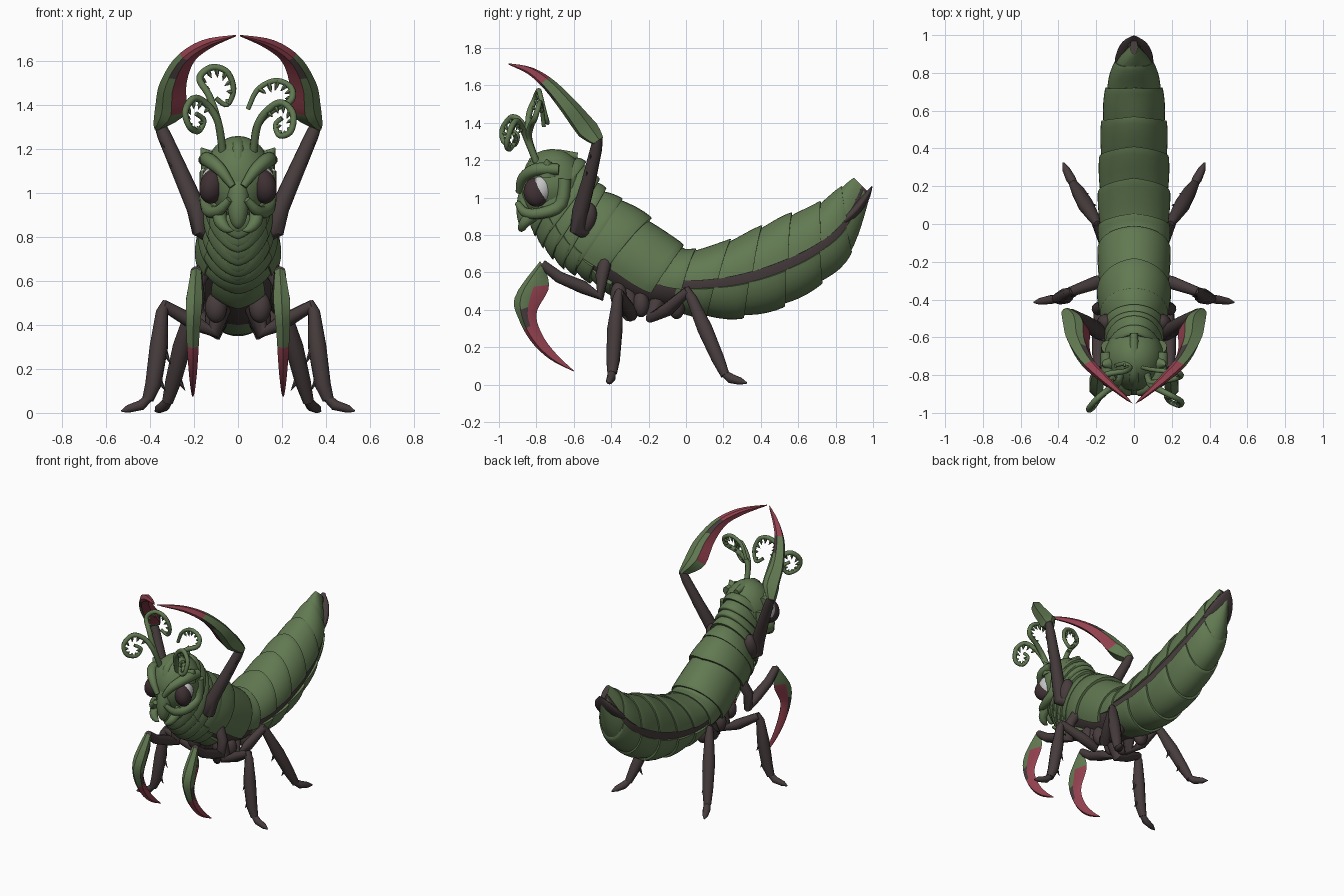
import bpy, bmesh, math
from mathutils import Vector as V

if "Cube" in bpy.data.objects:
    bpy.data.objects.remove(bpy.data.objects["Cube"])


def material(name, rgb):
    m = bpy.data.materials.new(name)
    m.diffuse_color = (*rgb, 1)
    m.use_nodes = True
    m.node_tree.nodes["Principled BSDF"].inputs["Base Color"].default_value = m.diffuse_color
    return m


GREEN = material("leaf green", (0.12, 0.19, 0.083))
DARK = material("dark brown", (0.063, 0.045, 0.046))
RED = material("claw red", (0.30, 0.055, 0.08))
PALE = material("pale eye rim", (0.55, 0.55, 0.55))
EYE = material("eye brown", (0.05, 0.03, 0.034))


def finish(name, bm, mats, angle=50):
    bmesh.ops.recalc_face_normals(bm, faces=bm.faces)
    me = bpy.data.meshes.new(name)
    bm.to_mesh(me)
    bm.free()
    for m in mats:
        me.materials.append(m)
    ob = bpy.data.objects.new(name, me)
    bpy.context.collection.objects.link(ob)
    bpy.ops.object.select_all(action='DESELECT')
    ob.select_set(True)
    bpy.context.view_layer.objects.active = ob
    bpy.ops.object.shade_smooth_by_angle(angle=math.radians(angle))
    return ob


def add_loft(bm, rings, rule=None):
    """Skin closed rings and cap both ends; rule(row, column) gives the material index."""
    rows = [[bm.verts.new(p) for p in r] for r in rings]
    n = len(rows[0])
    for i in range(len(rows) - 1):
        for j in range(n):
            k = (j + 1) % n
            f = bm.faces.new((rows[i][j], rows[i][k], rows[i + 1][k], rows[i + 1][j]))
            f.material_index = rule(i, j) if rule else 0
    for i, r in ((0, rows[0]), (len(rows) - 2, rows[-1])):
        bm.faces.new(r).material_index = rule(i, 1) if rule else 0


def spline(pts, t):
    """Smooth interpolation of equal-length tuples at parameter t."""
    i = max(0, min(int(t), len(pts) - 2))
    f = t - i
    a, b, c, d = (pts[max(0, min(k, len(pts) - 1))] for k in (i - 1, i, i + 1, i + 2))
    return [0.5 * (2 * q + (r - p) * f + (2 * p - 5 * q + 4 * r - s) * f * f
                   + (3 * q - p - 3 * r + s) * f ** 3) for p, q, r, s in zip(a, b, c, d)]


def sample(pts, n):
    return [spline(pts, (len(pts) - 1) * i / (n - 1)) for i in range(n)]


def add_tube(bm, pts, sides=10):
    """Round tube through (x, y, z, radius) points."""
    c = [V(p[:3]) for p in pts]
    nrm, rings = V((0.31, 0.9, 0.2)), []
    for i, p in enumerate(pts):
        t = (c[min(i + 1, len(c) - 1)] - c[max(i - 1, 0)]).normalized()
        nrm = (nrm - t * nrm.dot(t)).normalized()
        b = t.cross(nrm)
        rings.append([c[i] + max(p[3], 0.001) * (math.cos(a) * nrm + math.sin(a) * b)
                      for a in (math.tau * k / sides for k in range(sides))])
    add_loft(bm, rings)


def limb(name, pts, sx=1, mat=DARK, n=0, spurs=()):
    """Tube limb, mirrored by sx, with optional (base, tip) thorns."""
    flip = lambda p: (p[0] * sx, *p[1:])
    bm = bmesh.new()
    add_tube(bm, [flip(p) for p in (sample(pts, n) if n else pts)])
    for a, b in spurs:
        add_tube(bm, [flip((*a, 0.02)), flip((*b, 0.001))], 6)
    return finish(name, bm, [mat])


def ball(name, loc, rad, mat, rot=(0, 0, 0), shape=None):
    bm = bmesh.new()
    bmesh.ops.create_uvsphere(bm, u_segments=20, v_segments=14, radius=1)
    for v in bm.verts:
        if shape:
            v.co = shape(v.co)
        v.co = V([a * b for a, b in zip(v.co, rad)])
    ob = finish(name, bm, [mat])
    ob.location, ob.rotation_euler = loc, rot
    return ob


# Body stations from neck to tail: back y, back z, belly y, belly z, half width
BODY = [(-.58, 1.22, -.84, .88, .135), (-.49, 1.13, -.77, .76, .145), (-.43, 1.04, -.66, .64, .16),
        (-.24, .92, -.52, .56, .185), (-.04, .76, -.28, .43, .185), (.02, .72, -.08, .39, .185),
        (.20, .76, .10, .36, .186), (.37, .83, .30, .36, .18), (.53, .90, .52, .42, .17),
        (.69, .96, .72, .54, .15), (.81, 1.04, .88, .70, .105), (.90, 1.105, .985, 1.02, .02)]


def body_point(t, a, s):
    ty, tz, by, bz, w = spline(BODY, max(0, min(t, 11)))
    k = math.sin(a) * s
    return V((w * math.cos(a) * s, (ty + by) / 2 + (ty - by) / 2 * k, (tz + bz) / 2 + (tz - bz) / 2 * k))


def plate(name, t0, t1, deg0, deg1, s0=0.95, s1=1.04, chevron=0.0, n=24):
    """Curved armour plate that bulges and flares towards its rear edge."""
    arc = [math.radians(deg0 + (deg1 - deg0) * k / n) for k in range(n + 1)]
    rings = []
    for f in (0, .2, .4, .6, .8, .95, 1):
        s = s0 + (s1 - s0) * math.sin(min(1, f * 1.1) * math.pi / 2) - (0.012 if f == 1 else 0)
        at = lambda a, q: body_point(t0 + (t1 - t0) * f + chevron * (1 - abs(math.cos(a))), a, q)
        rings.append([at(a, s) for a in arc] + [at(a, s - .11) for a in reversed(arc)])
    bm = bmesh.new()
    add_loft(bm, rings)
    return finish(name, bm, [GREEN])


# Dark inner body showing between the plates, and its flattened pointed tip
bm = bmesh.new()
add_loft(bm, [[body_point(i * .25, math.tau * k / 24, .95) for k in range(24)] for i in range(45)])
finish("inner_body", bm, [DARK])
tip = limb("tail_tip", [(0, .74, .80, .03), (0, .83, .865, .036), (0, .90, .925, .034), (0, .96, 1.0, .022),
                        (0, .995, 1.06, .003)], n=12)
tip.scale.x = 2.9

# Neck rings, chest chevrons, back plates and belly plates
for i in range(5):
    plate(f"neck_ring_{i}", i * .5 - .1, i * .5 + .5, -90, 270, .92, 1.05, .0, 40)
for i in range(7):
    w = 60 if i < 5 else 50 - 12 * (i - 5)
    plate(f"chest_chevron_{i}", i * .48 - .1, i * .48 + .42, -90 - w, -90 + w, .96, 1.065, .28)
plate("thorax_front", 2.1, 3.15, -38, 218, .95, 1.06, .1)
plate("thorax_rear", 3.0, 4.2, -32, 212, .93, 1.05, .1)
for i in range(7):
    t = 4 + i
    plate(f"back_plate_{i}", t - .05, min(t + 1.12, 11), 1 if i else -15, 179 if i else 195, .945, 1.035, .12 if i < 6 else 0)
for i in range(6):
    t = 5 + i
    plate(f"belly_plate_{i}", t - .05, t + 1.05 - (.15 if i == 5 else 0), -167, -13, .945, 1.035)


# Head tapering towards the jaw
def skull(c):
    k = 1 - .42 * max(0, -c.z) ** 1.3
    flat = .95 if c.z > 0 else 1
    return V((c.x * k, c.y * (1 - .15 * max(0, -c.z)) - .12 * max(0, -c.z), c.z * flat))


ball("head", (0, -.71, 1.055), (.162, .175, .215), GREEN, shape=skull)
ball("snout", (0, -.855, .965), (.05, .05, .13), GREEN, (-.1, 0, 0))
limb("crown_ridge", [(0, -.86, 1.08, .02), (0, -.815, 1.19, .03), (0, -.72, 1.23, .03), (0, -.58, 1.22, .02)],
     mat=GREEN, n=10)

for sx, side in ((1, "right"), (-1, "left")):
    # Eyes, lids, horns and mouthparts
    ball("eye_rim_" + side, (.115 * sx, -.775, 1.045), (.054, .06, .075), PALE, (-.15, 0, .3 * sx))
    ball("eye_" + side, (.116 * sx, -.80, 1.03), (.057, .07, .08), EYE, (-.15, -.2 * sx, .4 * sx))
    limb("brow_" + side, [(.025, -.895, 1.03, .016), (.08, -.872, 1.105, .028), (.135, -.80, 1.15, .034),
                          (.15, -.68, 1.15, .03)], sx, GREEN, 12)
    limb("cheek_" + side, [(.04, -.90, .97, .016), (.085, -.86, .92, .026), (.125, -.78, .915, .03),
                           (.14, -.67, .96, .035), (.14, -.65, 1.10, .035)], sx, GREEN, 14)
    limb("horn_" + side, [(.12, -.74, 1.13, .055), (.145, -.74, 1.175, .03), (.168, -.745, 1.205, .003)], sx, GREEN)
    limb("mandible_" + side, [(.085, -.80, .92, .035), (.08, -.86, .87, .03), (.05, -.88, .835, .02),
                              (.02, -.885, .83, .003)], sx, GREEN, 9)

    # Raised upper arms
    limb("upper_arm_" + side, [(.13, -.54, .82, .045), (.17, -.58, .83, .042), (.19, -.565, .93, .044),
                               (.26, -.52, 1.09, .038), (.335, -.48, 1.26, .032), (.36, -.47, 1.32, .025)], sx,
         spurs=[((.25, -.53, 1.08), (.32, -.53, 1.14)), ((.29, -.51, 1.17), (.355, -.51, 1.23))])
    ball("shoulder_" + side, (.15 * sx, -.535, .885), (.05, .055, .09), DARK, (-.3, 0, 0))

    # Front claw legs
    limb("claw_leg_" + side, [(.15, -.43, .66, .035), (.19, -.45, .58, .035), (.18, -.46, .475, .032),
                              (.185, -.55, .52, .036), (.19, -.68, .575, .032), (.19, -.77, .645, .026)], sx)

    # Middle walking legs
    limb("middle_hip_" + side, [(.07, -.31, .50, .05), (.11, -.30, .37, .04), (.2, -.31, .41, .036),
                                (.34, -.36, .49, .026)], sx)
    limb("middle_leg_" + side, [(.325, -.355, .505, .018), (.345, -.365, .46, .028), (.36, -.38, .30, .042),
                                (.385, -.39, .13, .037), (.41, -.395, .06, .026)], sx,
         spurs=[((.345, -.38, .3), (.305, -.38, .22)), ((.37, -.39, .17), (.33, -.39, .1))])
    limb("middle_foot_" + side, [(.40, -.395, .075, .02), (.44, -.40, .035, .024), (.5, -.41, .018, .018),
                                 (.53, -.415, .008, .004)], sx)

    # Hind walking legs
    limb("hind_hip_" + side, [(.07, -.14, .48, .05), (.11, -.18, .36, .038), (.15, -.10, .40, .036),
                              (.2, .01, .50, .026)], sx)
    limb("hind_leg_" + side, [(.195, 0, .515, .018), (.21, .03, .46, .03), (.255, .10, .30, .042),
                              (.295, .17, .14, .036), (.32, .21, .05, .025)], sx,
         spurs=[((.24, .1, .3), (.2, .1, .22)), ((.28, .16, .17), (.24, .16, .1))])
    limb("hind_foot_" + side, [(.315, .205, .06, .02), (.335, .24, .032, .026), (.36, .29, .018, .02),
                               (.375, .325, .008, .004)], sx)
    for i, (y, z) in enumerate(((-.36, .48), (-.24, .43), (-.05, .42))):
        ball(f"leg_socket_{i}_{side}", (.10 * sx, y, z), (.05, .045, .07), DARK)


def claw(name, outer, inner, thick, sx, start, tip, cut):
    """Curved lens-section blade: green back, red cutting edge and tip, dark patch between."""
    n = 20
    O, I = ([V((p[0] * sx, p[1], p[2])) for p in sample(e, n)] for e in (outer, inner))
    rings = []
    for i in range(n):
        w = O[i] - I[i]
        d = O[min(i + 1, n - 1)] - O[max(i - 1, 0)]
        h = w.cross(d).normalized() * thick * (1 - i / (n - 1)) ** .7 * min(1, .5 + i / 6)
        m, q = I[i] + cut * w, I[i] + (cut + .3) * w
        rings.append([I[i], m + h, q + h, O[i], q - h, m - h])

    def rule(i, j):
        if i >= tip or (j in (0, 5) and i >= start):
            return 1
        return 2 if j in (1, 4) and tip - 3 <= i else 0
    bm = bmesh.new()
    add_loft(bm, rings, rule)
    finish(name, bm, [GREEN, RED, DARK], 40)


for sx, side in ((1, "right"), (-1, "left")):
    claw("raised_claw_" + side,
         [(.385, -.465, 1.31), (.375, -.53, 1.40), (.355, -.61, 1.50), (.28, -.725, 1.62), (.16, -.835, 1.695), (.01, -.95, 1.718)],
         [(.335, -.475, 1.295), (.24, -.555, 1.36), (.235, -.66, 1.49), (.20, -.75, 1.595), (.12, -.835, 1.66), (.008, -.95, 1.712)],
         .062, sx, 4, 12, .38)
    claw("lower_claw_" + side,
         [(.19, -.78, .66), (.2, -.915, .47), (.205, -.89, .34), (.205, -.82, .22), (.205, -.72, .13), (.205, -.60, .07)],
         [(.19, -.745, .60), (.2, -.735, .51), (.205, -.80, .38), (.205, -.765, .26), (.205, -.69, .16), (.205, -.598, .073)],
         .042, sx, 3, 9, .5)


def antenna(name, pts):
    """Curled feeler with small barbs on the inside of the curl."""
    bm = bmesh.new()
    line = sample(pts, 40)
    mid = sum((V(p) for p in pts[3:]), V()) / len(pts[3:])
    add_tube(bm, [(*p, .019 - .008 * i / 39) for i, p in enumerate(line)], 8)
    for p in line[9:36:3]:
        p = V(p)
        end = p + (mid - p).normalized() * .036 + V((0, 0, -.012))
        add_tube(bm, [(*p, .013), (*p.lerp(end, .6), .009), (*end, .001)], 6)
    finish(name, bm, [GREEN])


# Feelers: a tall curl and a low curl on each side
antenna("tall_feeler_left", [(-.07, -.80, 1.19), (-.09, -.84, 1.32), (-.13, -.84, 1.44), (-.175, -.81, 1.52),
                             (-.12, -.79, 1.57), (-.05, -.78, 1.55), (-.02, -.76, 1.47), (-.05, -.74, 1.40), (-.10, -.75, 1.43)])
antenna("low_feeler_left", [(-.07, -.80, 1.19), (-.09, -.85, 1.32), (-.14, -.88, 1.40), (-.20, -.93, 1.43),
                            (-.24, -.98, 1.37), (-.22, -.975, 1.30), (-.18, -.92, 1.28), (-.155, -.90, 1.33), (-.19, -.93, 1.36)])
antenna("tall_feeler_right", [(.07, -.80, 1.19), (.09, -.84, 1.31), (.16, -.83, 1.38), (.24, -.81, 1.42),
                              (.24, -.79, 1.48), (.17, -.78, 1.51), (.09, -.77, 1.47), (.045, -.76, 1.38)])
antenna("low_feeler_right", [(.07, -.80, 1.19), (.09, -.85, 1.31), (.14, -.88, 1.38), (.20, -.91, 1.41),
                             (.25, -.94, 1.36), (.24, -.96, 1.28), (.19, -.94, 1.26), (.17, -.91, 1.31), (.20, -.92, 1.34)])
